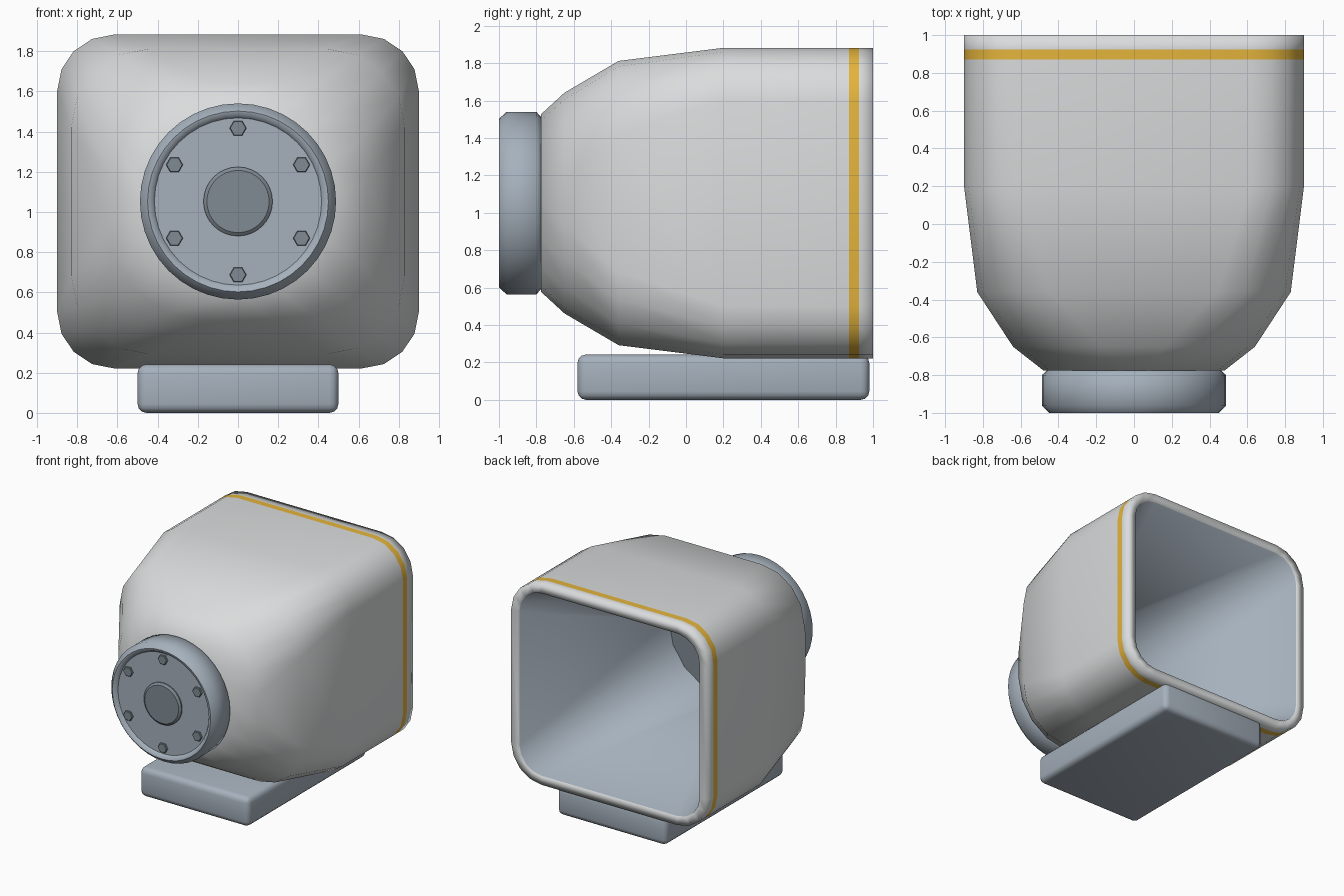
import bpy, bmesh, math

if "Cube" in bpy.data.objects:
    bpy.data.objects.remove(bpy.data.objects["Cube"])

ZC = 1.052  # height of the housing axis


def mat(name, rgb):
    m = bpy.data.materials.new(name)
    m.diffuse_color = (*rgb, 1)
    m.use_nodes = True
    m.node_tree.nodes["Principled BSDF"].inputs["Base Color"].default_value = m.diffuse_color
    return m


SHELL = mat("light grey shell", (0.70, 0.715, 0.72))
STEEL = mat("blue grey metal", (0.38, 0.44, 0.505))
DARK = mat("dark grey metal", (0.22, 0.26, 0.295))
YELLOW = mat("amber stripe", (0.78, 0.46, 0.045))


def rounded(hw, hh, r, seg=4):
    """Rounded rectangle in x,z, counter-clockwise seen from the front."""
    pts = []
    for k, (sx, sz) in enumerate([(1, 1), (-1, 1), (-1, -1), (1, -1)]):
        for i in range(seg + 1):
            a = math.pi / 2 * (k + i / seg)
            pts.append((sx * (hw - r) + r * math.cos(a), sz * (hh - r) + r * math.sin(a)))
    return pts


def circle(r, n):
    return [(r * math.cos(2 * math.pi * i / n), r * math.sin(2 * math.pi * i / n)) for i in range(n)]


def finish(name, bm, mats, angle):
    me = bpy.data.meshes.new(name)
    bm.to_mesh(me)
    bm.free()
    for m in mats:
        me.materials.append(m)
    for p in me.polygons:
        p.use_smooth = True
    me.set_sharp_from_angle(angle=math.radians(angle))
    ob = bpy.data.objects.new(name, me)
    bpy.context.collection.objects.link(ob)
    return ob


def loft(name, sections, mats, angle=40, cap_first=False, cap_last=False, rule=None, centre=(0, ZC)):
    """Skin a list of (y, outline); running back to front faces outward."""
    bm = bmesh.new()
    cx, cz = centre
    rings = [[bm.verts.new((cx + x, y, cz + z)) for x, z in pts] for y, pts in sections]
    for a, b in zip(rings, rings[1:]):
        n = len(a)
        for i in range(n):
            j = (i + 1) % n
            bm.faces.new((a[i], a[j], b[j], b[i]))
    if cap_first:
        bm.faces.new(rings[0][::-1])
    if cap_last:
        bm.faces.new(rings[-1])
    bm.normal_update()
    if rule:
        for f in bm.faces:
            f.material_index = rule(f)
    return finish(name, bm, mats, angle)


def shell_colour(f):
    c = f.calc_center_median()
    if f.normal.x * c.x + f.normal.z * (c.z - ZC) < -0.1:
        return 2  # inner lining faces the axis
    return int(0.88 < c.y < 0.92)


# housing: tapered lining, rear rim, outer shell with painted stripe
full = rounded(0.9, 0.83, 0.28)
loft("housing_shell",
     [(-0.5, rounded(0.505, 0.505, 0.49)), (1.0, rounded(0.825, 0.755, 0.205)),
      (1.0, full), (0.925, full), (0.872, full), (0.2, full),
      (-0.36, rounded(0.83, 0.76, 0.39)), (-0.65, rounded(0.64, 0.59, 0.47)),
      (-0.775, rounded(0.48, 0.475, 0.45))],
     [SHELL, YELLOW, STEEL], angle=120, cap_last=True, rule=shell_colour)

# plate closing the throat of the lining
loft("throat_plate", [(-0.515, circle(0.508, 40)), (-0.5, circle(0.508, 40))], [DARK],
     cap_last=True, angle=30).data.flip_normals()

# front flange with shallow recessed face
loft("front_flange",
     [(y, circle(r, 40)) for y, r in [(-0.765, 0.45), (-0.80, 0.488), (-0.96, 0.488),
                                      (-1.0, 0.45), (-0.995, 0.43), (-0.975, 0.416)]],
     [STEEL], angle=53, cap_first=True, cap_last=True)

# centre hub
loft("centre_hub",
     [(y, circle(r, 32)) for y, r in [(-0.95, 0.172), (-0.985, 0.172), (-0.998, 0.155)]],
     [DARK], angle=30, cap_last=True)

# six hexagonal bolts
for i in range(6):
    a = math.radians(90 + 60 * i)
    loft(f"flange_bolt_{i + 1}",
         [(y, circle(r, 6)) for y, r in [(-0.95, 0.042), (-0.988, 0.042), (-0.992, 0.038)]],
         [DARK], angle=20, cap_last=True,
         centre=(0.365 * math.cos(a), ZC + 0.365 * math.sin(a)))

# base block with softened edges
bm = bmesh.new()
bmesh.ops.create_cube(bm, size=1)
for v in bm.verts:
    v.co = (v.co.x, v.co.y * 1.56 + 0.2, v.co.z * 0.242 + 0.121)
bmesh.ops.bevel(bm, geom=bm.edges[:], offset=0.045, segments=3, profile=0.5, affect='EDGES')
finish("base_block", bm, [STEEL], 40)
